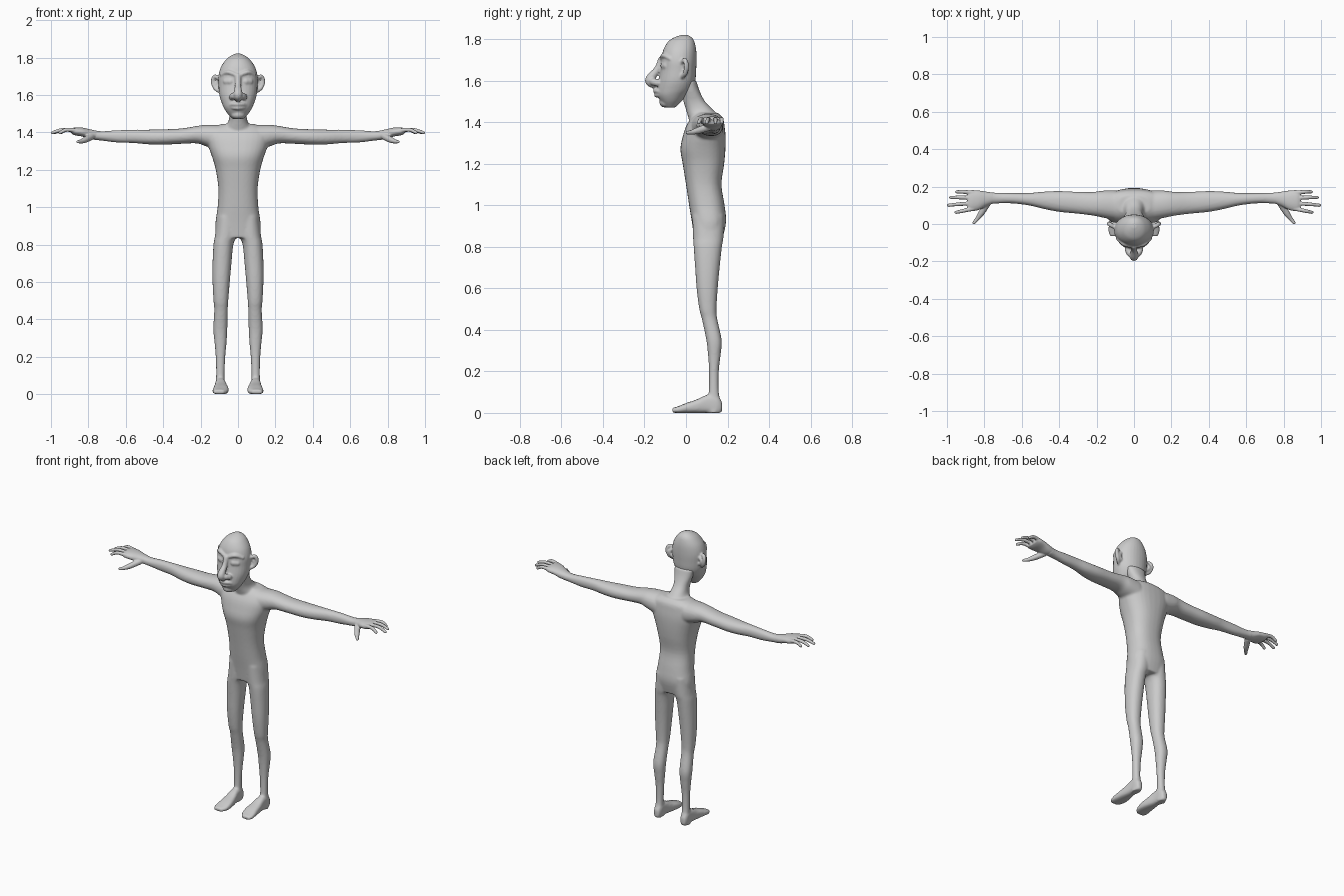
import bpy, bmesh
from math import cos, sin, pi, copysign
from mathutils import Vector, Matrix

AXES = {'x': (1, 2, 0), 'y': (0, 2, 1), 'z': (0, 1, 2)}  # (a, b, along)


def smooth_rows(rows, steps=4):
    """Catmull-Rom refinement of number rows."""
    out = []
    for i in range(len(rows) - 1):
        p = [rows[max(i - 1, 0)], rows[i], rows[i + 1], rows[min(i + 2, len(rows) - 1)]]
        for k in range(steps):
            t = k / steps
            out.append([0.5 * (2 * b + (c - a) * t + (2 * a - 5 * b + 4 * c - d) * t * t
                               + (3 * b - a - 3 * c + d) * t ** 3) for a, b, c, d in zip(*p)])
    return out + [list(rows[-1])]


def loft(bm, axis, rows, power=2.2, sides=32, signs=(1,)):
    """Closed skin over rows of (along, a0, a1, b0, b1)."""
    ia, ib, it = AXES[axis]
    for s in signs:
        rings = []
        for t, a0, a1, b0, b1 in smooth_rows(rows):
            ring = []
            for k in range(sides):
                c, n = cos(2 * pi * k / sides), sin(2 * pi * k / sides)
                v = Vector()
                v[it] = t
                v[ia] = (a0 + a1) / 2 + (a1 - a0) / 2 * copysign(abs(c) ** (2 / power), c)
                v[ib] = (b0 + b1) / 2 + (b1 - b0) / 2 * copysign(abs(n) ** (2 / power), n)
                v.x *= s
                ring.append(bm.verts.new(v))
            rings.append(ring)
        for r, q in zip(rings, rings[1:]):
            for k in range(sides):
                j = (k + 1) % sides
                bm.faces.new((r[k], r[j], q[j], q[k]))
        bm.faces.new(rings[0])
        bm.faces.new(rings[-1])


def stroke(bm, points, signs=(1, -1)):
    """Rounded rod through points (x, y, z, radius), made of merged balls."""
    for s in signs:
        for x, y, z, r in smooth_rows(points, 8):
            bmesh.ops.create_icosphere(bm, subdivisions=2, radius=r,
                                       matrix=Matrix.Translation((x * s, y, z)))


def finish(bm, name, voxel, rounds):
    """Fuse the overlapping pieces into one smooth skin."""
    bmesh.ops.recalc_face_normals(bm, faces=bm.faces)
    me = bpy.data.meshes.new(name)
    bm.to_mesh(me)
    bm.free()
    ob = bpy.data.objects.new(name, me)
    bpy.context.collection.objects.link(ob)
    m = ob.modifiers.new("fuse", 'REMESH')
    m.mode = 'VOXEL'
    m.voxel_size = voxel
    m.use_smooth_shade = True
    m = ob.modifiers.new("soften", 'SMOOTH')
    m.factor = 0.5
    m.iterations = rounds


BOTH = (1, -1)

# torso, neck, arms, legs and feet
bm = bmesh.new()
torso = [(.835, .118, .04, .175), (.92, .12, .028, .193), (1.0, .109, .015, .186),
         (1.1, .105, 0, .171), (1.2, .119, -.016, .184), (1.27, .139, -.027, .19),
         (1.33, .16, -.016, .191), (1.38, .168, 0, .186), (1.42, .148, .025, .178),
         (1.445, .085, .05, .155)]
loft(bm, 'z', [(z, -w, w, f, b) for z, w, f, b in torso], 2.4)
neck = [(1.36, .09, .03, .17), (1.42, .072, .012, .165), (1.46, .051, .0, .13),
        (1.5, .047, -.012, .092), (1.55, .058, -.02, .066), (1.6, .068, -.03, .05)]
loft(bm, 'z', [(z, -w, w, f, b) for z, w, f, b in neck])
loft(bm, 'x', [(.1, .02, .18, 1.3, 1.44), (.17, .035, .178, 1.325, 1.44),
               (.22, .045, .171, 1.341, 1.434), (.3, .055, .172, 1.339, 1.421),
               (.4, .065, .176, 1.334, 1.416), (.48, .08, .173, 1.336, 1.414),
               (.56, .099, .166, 1.343, 1.414), (.65, .11, .166, 1.346, 1.411),
               (.73, .11, .167, 1.356, 1.406), (.78, .104, .171, 1.361, 1.413)], signs=BOTH)
loft(bm, 'z', [(.95, .0, .113, .03, .185), (.85, .008, .123, .034, .181),
               (.8, .025, .131, .037, .173), (.7, .035, .136, .044, .162),
               (.6, .044, .136, .051, .153), (.5, .052, .131, .064, .147),
               (.45, .055, .127, .077, .151), (.35, .057, .132, .098, .172),
               (.28, .061, .126, .106, .167), (.2, .068, .119, .111, .158),
               (.1, .072, .117, .11, .158), (.04, .069, .12, .1, .17),
               (0, .07, .12, .1, .168)], signs=BOTH)
loft(bm, 'y', [(.174, .08, .11, .005, .05), (.15, .07, .12, 0, .085),
               (.1, .066, .122, 0, .086), (.05, .056, .128, 0, .064),
               (0, .049, .134, 0, .047), (-.04, .055, .137, 0, .031),
               (-.066, .075, .127, .0, .024)], 2.8, signs=BOTH)
finish(bm, "body", .007, 5)

# skull with nose, brows, eyelids, lips, chin and ears
bm = bmesh.new()
skull = [(1.821, .012, -.022, .006), (1.81, .038, -.054, .026), (1.79, .063, -.085, .04),
         (1.75, .091, -.109, .049), (1.7, .105, -.12, .051), (1.65, .104, -.124, .049),
         (1.6, .1, -.133, .045), (1.56, .088, -.139, .03), (1.53, .075, -.138, .004),
         (1.5, .056, -.122, -.022), (1.472, .03, -.1, -.05)]
loft(bm, 'z', [(z, -w, w, f, b) for z, w, f, b in skull], 2.1)
stroke(bm, [(0, -.118, 1.7, .018), (0, -.138, 1.655, .017), (0, -.174, 1.604, .024),
            (0, -.155, 1.58, .018)], (1,))
stroke(bm, [(.022, -.158, 1.595, .018), (.032, -.138, 1.59, .018)])
stroke(bm, [(.018, -.116, 1.71, .012), (.055, -.106, 1.722, .012), (.088, -.076, 1.706, .01)])
stroke(bm, [(.04, -.104, 1.672, .02), (.062, -.092, 1.672, .02)])
stroke(bm, [(0, -.148, 1.55, .011), (.028, -.136, 1.55, .01), (.056, -.105, 1.54, .008)])
stroke(bm, [(0, -.143, 1.53, .011), (.028, -.129, 1.532, .01), (.052, -.103, 1.538, .008)])
stroke(bm, [(0, -.105, 1.495, .024), (.015, -.1, 1.495, .022)])
stroke(bm, [(.1, -.02, 1.688, .011), (.124, -.005, 1.698, .012), (.134, .002, 1.672, .012),
            (.122, -.003, 1.638, .012), (.1, -.018, 1.62, .011)])
stroke(bm, [(.1, -.002, 1.68, .012), (.115, .002, 1.66, .012), (.1, -.002, 1.64, .012)])
finish(bm, "head", .005, 3)

# hands: palm, four fingers and thumb
for side, s in (("left", 1), ("right", -1)):
    bm = bmesh.new()
    loft(bm, 'x', [(.75, .111, .167, 1.361, 1.407), (.79, .095, .173, 1.364, 1.416),
                   (.83, .075, .179, 1.377, 1.425), (.87, .068, .181, 1.384, 1.427),
                   (.89, .076, .174, 1.392, 1.421)], signs=(s,))
    for y0, y1, y2, x2 in ((.167, .172, .172, .948), (.139, .142, .142, .98),
                           (.111, .106, .1, .992), (.082, .07, .062, .952)):
        stroke(bm, [(.86, y0, 1.409, .0125), ((.86 + x2) / 2 + .01, y1, 1.414, .011),
                    (x2, y2, 1.398, .009)], (s,))
    stroke(bm, [(.785, .108, 1.377, .019), (.815, .06, 1.361, .017),
                (.838, .028, 1.352, .012), (.856, .006, 1.35, .009)], (s,))
    finish(bm, side + "_hand", .004, 3)
